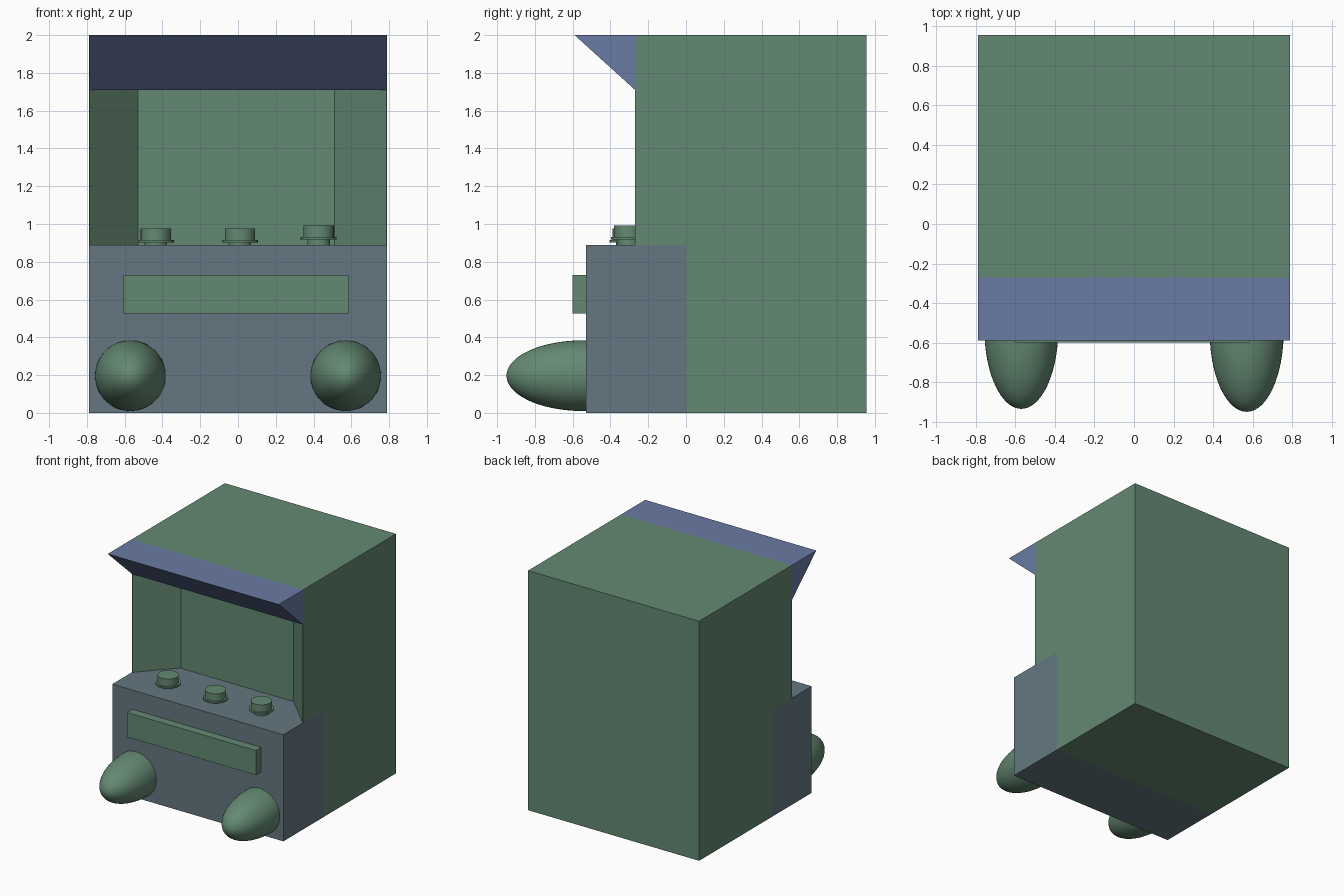
import bpy, bmesh, math
from mathutils import Matrix, Vector

default = bpy.data.objects.get("Cube")
if default:
    bpy.data.objects.remove(default, do_unlink=True)


def material(name, rgb):
    m = bpy.data.materials.new(name)
    m.use_nodes = True
    m.diffuse_color = (*rgb, 1)
    m.node_tree.nodes["Principled BSDF"].inputs["Base Color"].default_value = (*rgb, 1)
    return m


green = material("muted green", (0.127, 0.25, 0.17))
slate = material("slate grey", (0.128, 0.187, 0.219))
blue = material("dusty blue", (0.143, 0.197, 0.37))


def finish(name, bm, mat):
    bmesh.ops.recalc_face_normals(bm, faces=bm.faces)
    mesh = bpy.data.meshes.new(name)
    bm.to_mesh(mesh)
    bm.free()
    mesh.materials.append(mat)
    obj = bpy.data.objects.new(name, mesh)
    bpy.context.collection.objects.link(obj)
    return obj


def prism(name, outline, low, high, axis, mat):
    """Extrude an outline: (y, z) along x, or (x, y) along z."""
    bm = bmesh.new()
    place = (lambda a, b: (low, a, b)) if axis == "x" else (lambda a, b: (a, b, low))
    face = bm.faces.new([bm.verts.new(place(a, b)) for a, b in outline])
    new = bmesh.ops.extrude_face_region(bm, geom=[face])["geom"]
    step = Vector((high - low, 0, 0)) if axis == "x" else Vector((0, 0, high - low))
    bmesh.ops.translate(bm, vec=step, verts=[v for v in new if isinstance(v, bmesh.types.BMVert)])
    return finish(name, bm, mat)


def rect(a0, a1, b0, b1):
    return [(a0, b0), (a1, b0), (a1, b1), (a0, b1)]


def lathe(name, profile, matrix, mat, steps=48):
    """Spin a (radius, height) profile around z, then place it."""
    bm = bmesh.new()
    verts = [bm.verts.new((r, 0, h)) for r, h in profile]
    edges = [bm.edges.new(pair) for pair in zip(verts, verts[1:])]
    bmesh.ops.spin(bm, geom=verts + edges, axis=(0, 0, 1), cent=(0, 0, 0),
                   angle=math.tau, steps=steps)
    bmesh.ops.remove_doubles(bm, verts=bm.verts, dist=0.0001)
    bmesh.ops.transform(bm, matrix=matrix, verts=bm.verts)
    return finish(name, bm, mat)


W = 0.79          # half width
FACE = -0.27      # front of the upper cabinet
DESK = 0.89       # console height
PANEL = -0.53     # front of the console

# Cabinet with a recess whose side walls splay outward
cabinet = prism("cabinet", [(0, 0), (0.955, 0), (0.955, 2), (FACE, 2), (FACE, DESK), (0, DESK)],
                -W, W, "x", green)
cutter = prism("recess_cutter", [(-0.53, 0.004), (0.51, 0.004), (0.785, FACE), (0.785, -0.4),
                                 (-0.785, -0.4), (-0.785, FACE)], DESK - 0.005, 1.71, "z", green)
cutter.hide_render = True
cut = cabinet.modifiers.new("recess", "BOOLEAN")
cut.operation = "DIFFERENCE"
cut.solver = "EXACT"
cut.object = cutter
bpy.context.view_layer.objects.active = cabinet
bpy.ops.object.modifier_apply(modifier=cut.name)
bpy.data.objects.remove(cutter, do_unlink=True)

# Console, canopy and front bar
prism("console", rect(PANEL, 0, 0, DESK), -W, W, "x", slate)
prism("canopy", [(-0.59, 2), (FACE, 2), (FACE, 1.71)], -W, W, "x", blue)
prism("front_bar", rect(-0.6, PANEL, 0.525, 0.73), -0.605, 0.585, "x", green)

# Knobs: stem, thin flange and cap
knob = [(0, 0), (0.06, 0), (0.06, 0.013), (0.095, 0.013), (0.095, 0.025),
        (0.08, 0.025), (0.08, 0.086), (0, 0.086)]
for side, x, y, lift in (("right", -0.435, -0.3, 0), ("middle", 0.01, -0.31, 0),
                         ("left", 0.427, -0.302, 0.016)):
    raised = [(r, h + lift if h else 0) for r, h in knob]
    lathe(side + "_knob", raised, Matrix.Translation((x, y, DESK)), green, 32)

# Rounded feet pointing forward from the console
for side, x, base in (("right", -0.57, 0.0), ("left", 0.57, 0.015)):
    dome = [(0, 0), (0.187, 0)]
    for i in range(25):
        t = math.pi / 2 * i / 24
        dome.append((0.187 * math.cos(t), base + 0.405 * math.sin(t)))
    turn = Matrix.Translation((x, PANEL, 0.197)) @ Matrix.Rotation(math.pi / 2, 4, "X")
    foot = lathe(side + "_foot", dome, turn, green)
    bpy.ops.object.select_all(action="DESELECT")
    foot.select_set(True)
    bpy.context.view_layer.objects.active = foot
    bpy.ops.object.shade_smooth_by_angle(angle=math.radians(40))
